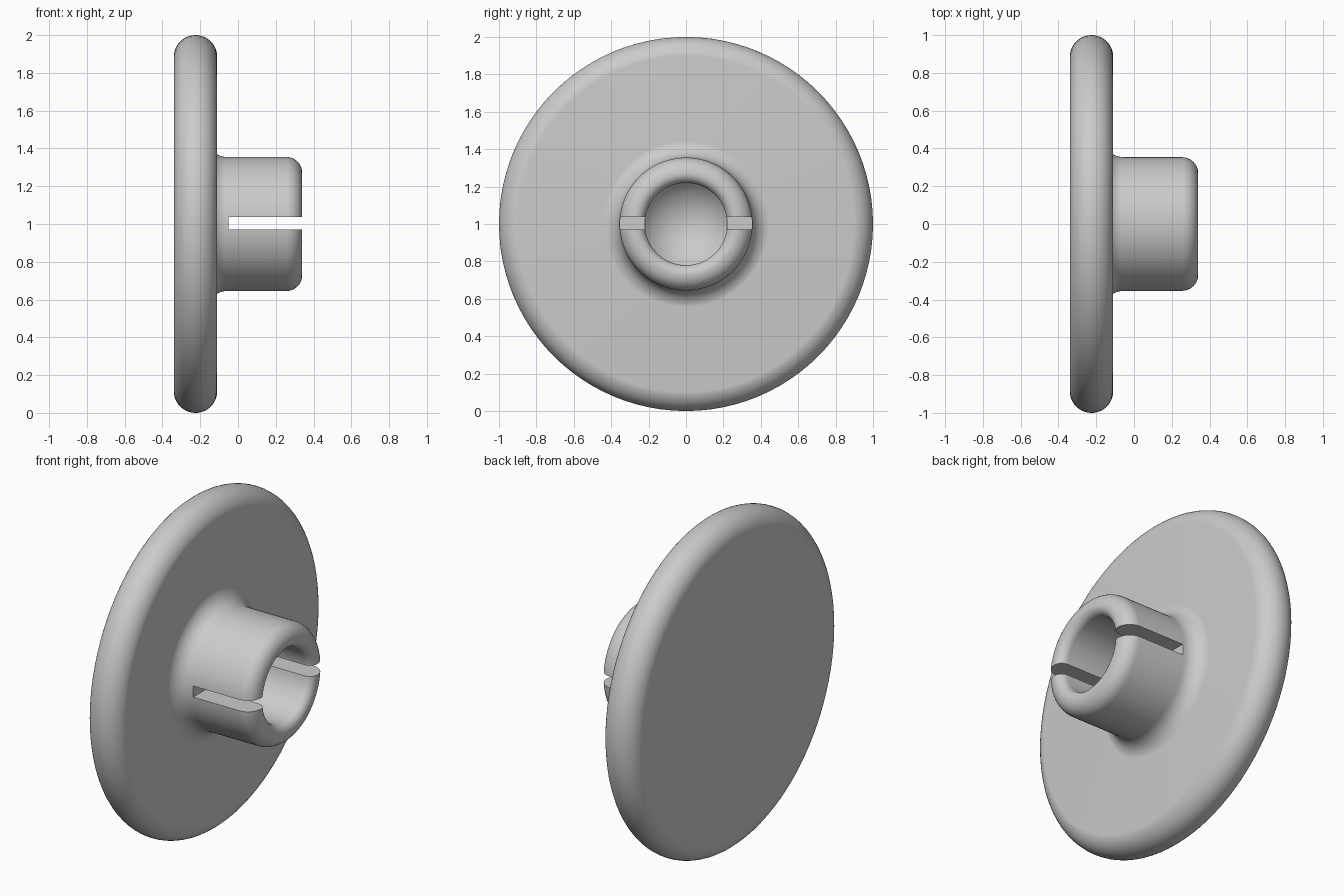
import bpy
import bmesh
from math import sin, cos, radians, tau
from mathutils import Vector

cube = bpy.data.objects.get("Cube")
if cube:
    bpy.data.objects.remove(cube, do_unlink=True)


def arc(x, r, radius, start, end, steps=10):
    """Arc points (x, r) in the half-plane beside the turning axis."""
    angles = [radians(start + (end - start) * i / steps) for i in range(steps + 1)]
    return [(x + radius * cos(a), r + radius * sin(a)) for a in angles]


def turn(name, profile, segments=96):
    """Revolve a profile of (x, r) points around the x axis."""
    bm = bmesh.new()
    verts = [bm.verts.new((x, 0, r)) for x, r in profile]
    edges = [bm.edges.new(pair) for pair in zip(verts, verts[1:])]
    bmesh.ops.spin(bm, geom=verts + edges, cent=(0, 0, 0), axis=(1, 0, 0),
                   angle=tau, steps=segments, use_duplicate=False)
    bmesh.ops.remove_doubles(bm, verts=bm.verts, dist=0.0005)
    bmesh.ops.recalc_face_normals(bm, faces=bm.faces)
    mesh = bpy.data.meshes.new(name)
    bm.to_mesh(mesh)
    bm.free()
    obj = bpy.data.objects.new(name, mesh)
    bpy.context.collection.objects.link(obj)
    return obj


# Flat back, rounded rim, dished face, filleted hub and blind bore
profile = [(-0.34, 0)]
profile += arc(-0.225, 0.885, 0.115, 180, 7, 20)
profile += arc(-0.06, 0.455, 0.1, 187, 270)
profile += arc(0.255, 0.27, 0.085, 90, 0)
profile += arc(0.29, 0.27, 0.05, 0, -90)
profile += [(-0.05, 0.22)]
profile += arc(0.1, 0, 0.28, 128, 180)
profile[-1] = (-0.18, 0)
plug = turn("flanged_plug", profile)
plug.location.z = 1

# Slot through both sides of the hub
bpy.ops.mesh.primitive_cube_add(size=1, location=(0.2, 0, 1.004))
slot = bpy.context.object
slot.name = "slot_cutter"
slot.scale = Vector((0.5, 1, 0.066))
slot.hide_render = True
slot.hide_set(True)

cut = plug.modifiers.new("Slot", 'BOOLEAN')
cut.operation = 'DIFFERENCE'
cut.solver = 'EXACT'
cut.object = slot

# Apply the cut, then smooth with crisp slot edges
bpy.ops.object.select_all(action='DESELECT')
plug.select_set(True)
bpy.context.view_layer.objects.active = plug
bpy.ops.object.modifier_apply(modifier=cut.name)
bpy.data.objects.remove(slot, do_unlink=True)
bpy.ops.object.shade_smooth_by_angle(angle=radians(35))
